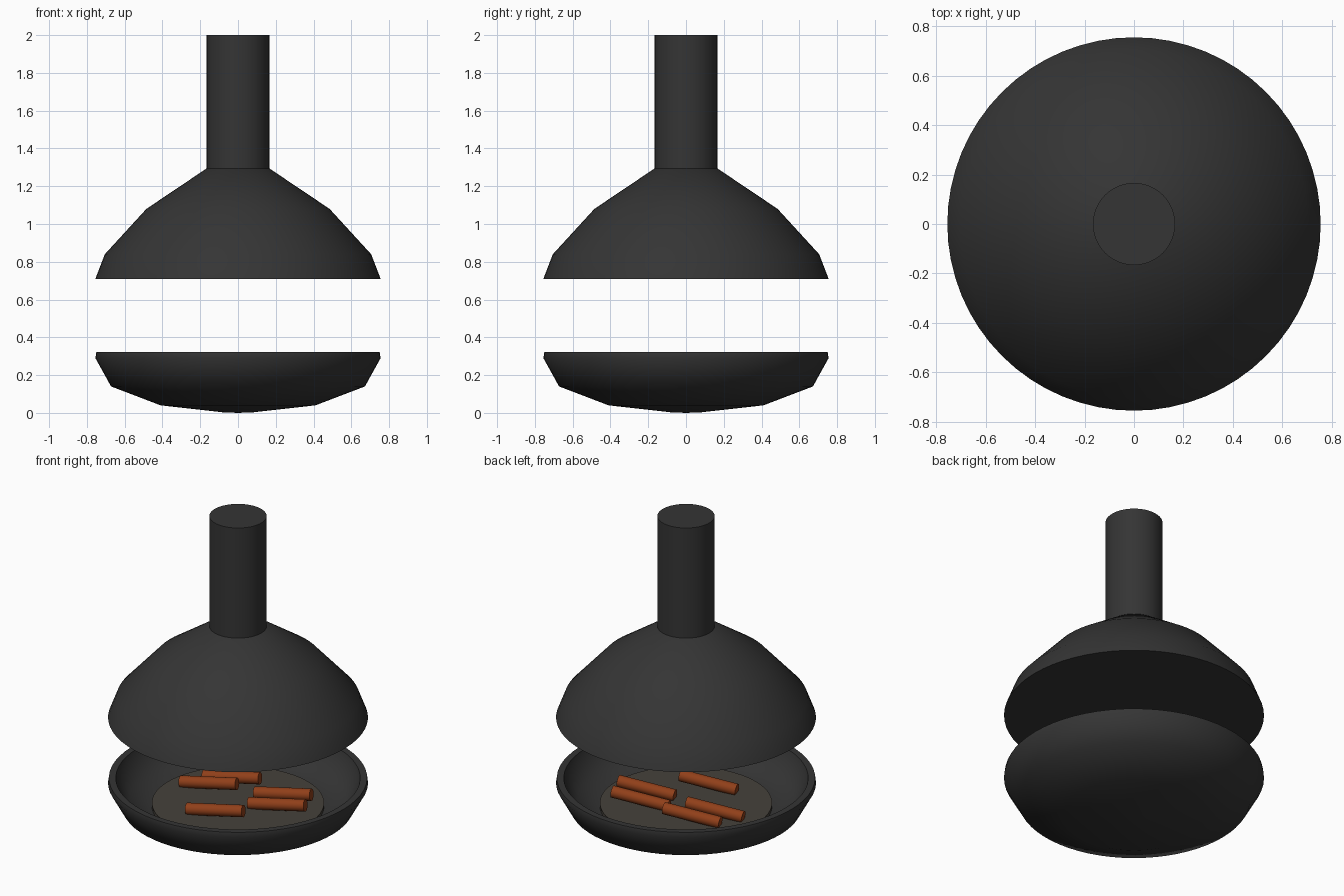
import bpy, bmesh, math
from mathutils import Vector

if "Cube" in bpy.data.objects:
    bpy.data.objects.remove(bpy.data.objects["Cube"])


def material(name, rgb):
    m = bpy.data.materials.new(name)
    m.diffuse_color = (*rgb, 1)
    m.use_nodes = True
    m.node_tree.nodes["Principled BSDF"].inputs["Base Color"].default_value = m.diffuse_color
    return m


steel = material("black_steel", (0.035, 0.035, 0.035))
ash = material("ash", (0.06, 0.053, 0.043))
wood = material("wood", (0.28, 0.05, 0.01))


def lathe(name, profile, mat, segments=64):
    """Revolve an (r, z) profile about z; it starts and ends on the axis."""
    bm = bmesh.new()
    verts = [bm.verts.new((r, 0, z)) for r, z in profile]
    edges = [bm.edges.new(pair) for pair in zip(verts, verts[1:])]
    bmesh.ops.spin(bm, geom=verts + edges, axis=(0, 0, 1), cent=(0, 0, 0),
                   angle=math.tau, steps=segments)
    bmesh.ops.remove_doubles(bm, verts=bm.verts, dist=1e-4)
    bmesh.ops.recalc_face_normals(bm, faces=bm.faces)
    mesh = bpy.data.meshes.new(name)
    bm.to_mesh(mesh)
    bm.free()
    mesh.materials.append(mat)
    ob = bpy.data.objects.new(name, mesh)
    bpy.context.collection.objects.link(ob)
    bpy.ops.object.select_all(action='DESELECT')
    ob.select_set(True)
    bpy.context.view_layer.objects.active = ob
    bpy.ops.object.shade_smooth_by_angle(angle=math.radians(45))
    return ob


# Fire bowl: outer wall, rim, then inner wall and floor
lathe("fire_bowl", [(0, 0), (0.08, 0.003), (0.41, 0.04), (0.672, 0.14), (0.755, 0.29),
                    (0.75, 0.322), (0.71, 0.322), (0.70, 0.29), (0.63, 0.18),
                    (0.50, 0.14), (0, 0.12)], steel)

# Ash bed
lathe("ash_bed", [(0, 0.13), (0.5, 0.13), (0.5, 0.163), (0, 0.163)], ash)

# Hood with closed underside
lathe("hood", [(0, 0.71), (0.755, 0.71), (0.705, 0.84), (0.485, 1.08),
               (0.165, 1.295), (0, 1.295)], steel)

# Flue pipe
lathe("flue_pipe", [(0, 1.27), (0.166, 1.27), (0.166, 2.0), (0, 2.0)], steel)

# Logs: parallel, slightly tilted
yaw, tilt = math.radians(15.5), math.radians(6.5)
direction = Vector((math.cos(yaw) * math.cos(tilt), math.sin(yaw) * math.cos(tilt), math.sin(tilt)))
spots = [(-0.245, 0.055), (-0.18, 0.195), (0.195, 0.18), (0.25, 0.04), (0, -0.23)]
for i, (x, y) in enumerate(spots, 1):
    log = lathe(f"log_{i}", [(0, -0.175), (0.036, -0.175), (0.036, 0.175), (0, 0.175)], wood, 16)
    log.location = (x, y, 0.204)
    log.rotation_euler = direction.to_track_quat('Z', 'Y').to_euler()
